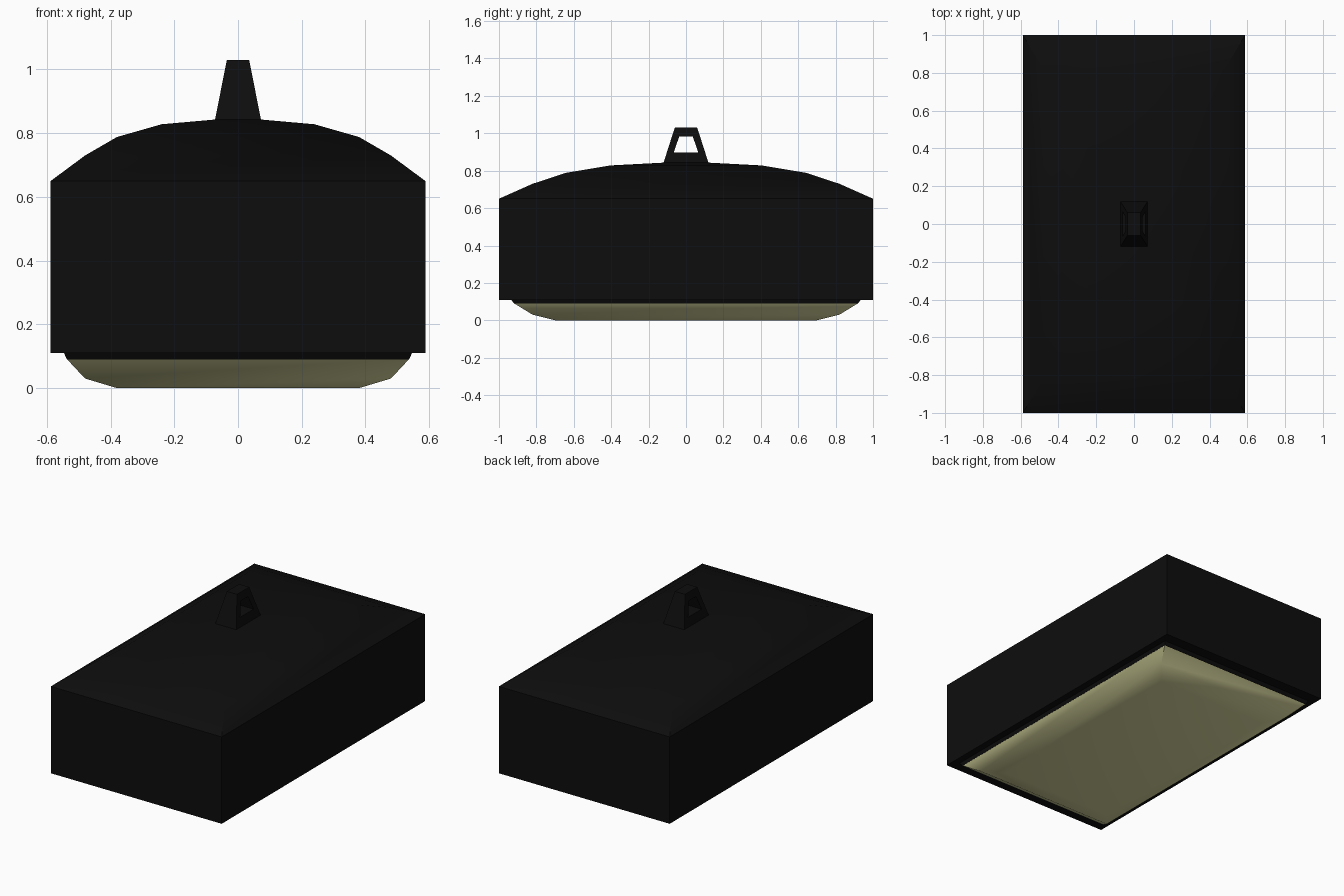
import bpy, bmesh, math

cube = bpy.data.objects.get("Cube")
if cube:
    bpy.data.objects.remove(cube)


def material(name, color):
    m = bpy.data.materials.new(name)
    m.use_nodes = True
    m.diffuse_color = (*color, 1)
    m.node_tree.nodes["Principled BSDF"].inputs["Base Color"].default_value = (*color, 1)
    return m


black = material("black metal", (0.004, 0.004, 0.004))
cream = material("cream glass", (0.72, 0.71, 0.36))


def finish(name, bm, mat, angle):
    bmesh.ops.recalc_face_normals(bm, faces=bm.faces)
    me = bpy.data.meshes.new(name)
    bm.to_mesh(me)
    bm.free()
    me.materials.append(mat)
    ob = bpy.data.objects.new(name, me)
    bpy.context.collection.objects.link(ob)
    bpy.ops.object.select_all(action="DESELECT")
    ob.select_set(True)
    bpy.context.view_layer.objects.active = ob
    bpy.ops.object.shade_smooth_by_angle(angle=math.radians(angle))
    return ob


def rect_loft(name, sections, mat, angle=35):
    """Stack rectangles given as (half x, half y, z) and cap both ends."""
    bm = bmesh.new()
    rings = [[bm.verts.new((sx * hx, sy * hy, z))
              for sx, sy in ((-1, -1), (1, -1), (1, 1), (-1, 1))]
             for hx, hy, z in sections]
    for a, b in zip(rings, rings[1:]):
        for i in range(4):
            j = (i + 1) % 4
            bm.faces.new((a[i], a[j], b[j], b[i]))
    bm.faces.new(rings[0])
    bm.faces.new(rings[-1])
    return finish(name, bm, mat, angle)


# Box housing with a faceted domed lid
rect_loft("housing", [(0.588, 1, 0.11), (0.588, 1, 0.65), (0.48, 0.82, 0.73),
                      (0.38, 0.645, 0.788), (0.24, 0.405, 0.828),
                      (0.07, 0.12, 0.843)], black)

# Thin lip that holds the diffuser
rect_loft("diffuser_lip", [(0.537, 0.92, 0.09), (0.547, 0.935, 0.112)], black)

# Rounded diffuser underneath
rect_loft("diffuser", [(0.38, 0.7, 0), (0.48, 0.82, 0.03),
                       (0.537, 0.92, 0.091)], cream, 40)

# Tapered hanging loop with an opening through x
Z0, Z1 = 0.843, 1.03


def loop_verts(bm, side, low, high):
    """Trapezoid of (half y, z) pairs, lying on one tapered side."""
    pts = [(-low[0], low[1]), (low[0], low[1]), (high[0], high[1]), (-high[0], high[1])]
    return [bm.verts.new((side * (0.072 - 0.037 * (z - Z0) / (Z1 - Z0)), y, z))
            for y, z in pts]


bm = bmesh.new()
outer = [loop_verts(bm, s, (0.12, Z0), (0.06, Z1)) for s in (-1, 1)]
inner = [loop_verts(bm, s, (0.066, 0.897), (0.036, 0.983)) for s in (-1, 1)]
for i in range(4):
    j = (i + 1) % 4
    for a, b in ((outer[0], outer[1]), (inner[0], inner[1]),
                 (outer[0], inner[0]), (outer[1], inner[1])):
        bm.faces.new((a[i], a[j], b[j], b[i]))
finish("hanging_loop", bm, black, 30)
